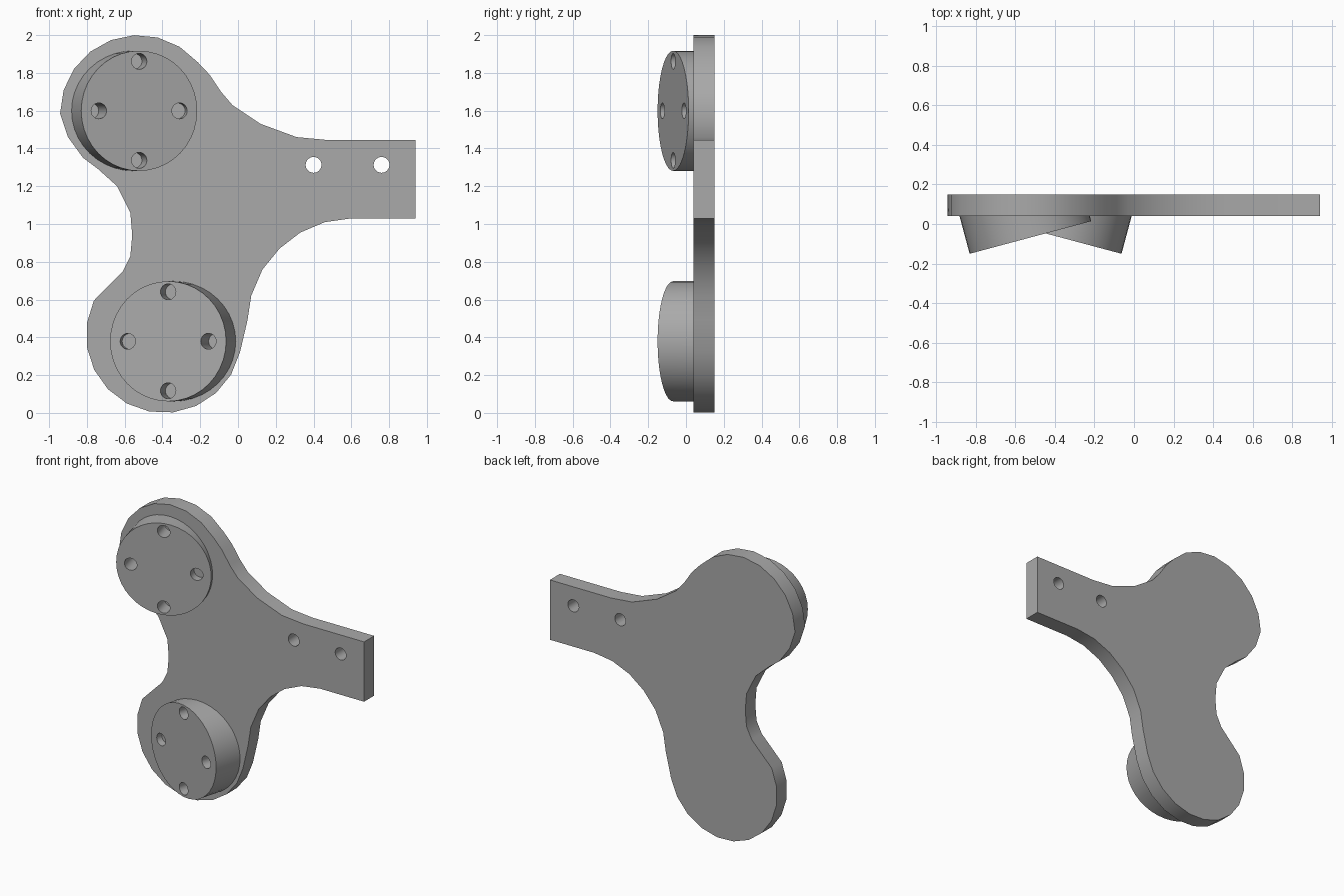
import bpy, bmesh
from math import radians, sin, cos
from mathutils import Matrix, Vector

cube = bpy.data.objects.get("Cube")
if cube:
    bpy.data.objects.remove(cube, do_unlink=True)

PLATE_FRONT, PLATE_BACK = 0.04, 0.15
HOLE_RADIUS = 0.042
TILT = radians(15)

grey = bpy.data.materials.new("plain grey")
grey.use_nodes = True
colour = (0.4, 0.4, 0.4, 1)
grey.diffuse_color = colour
grey.node_tree.nodes["Principled BSDF"].inputs["Base Color"].default_value = colour


def make_object(name, bm):
    bmesh.ops.recalc_face_normals(bm, faces=bm.faces)
    mesh = bpy.data.meshes.new(name)
    bm.to_mesh(mesh)
    bm.free()
    mesh.materials.append(grey)
    obj = bpy.data.objects.new(name, mesh)
    bpy.context.collection.objects.link(obj)
    return obj


def add_cylinder(bm, radius, depth, matrix, segments):
    bmesh.ops.create_cone(bm, cap_ends=True, segments=segments, radius1=radius,
                          radius2=radius, depth=depth, matrix=matrix)


def drill(obj, matrices):
    """Cut a round hole along the local z axis of each matrix."""
    bm = bmesh.new()
    for matrix in matrices:
        add_cylinder(bm, HOLE_RADIUS, 1, matrix, 24)
    cutter = make_object("hole_cutter", bm)
    cutter.hide_render = True
    mod = obj.modifiers.new("holes", "BOOLEAN")
    mod.operation, mod.solver, mod.object = "DIFFERENCE", "EXACT", cutter
    bpy.ops.object.select_all(action="DESELECT")
    bpy.context.view_layer.objects.active = obj
    obj.select_set(True)
    bpy.ops.object.modifier_apply(modifier=mod.name)
    bpy.data.objects.remove(cutter, do_unlink=True)
    bpy.ops.object.shade_smooth_by_angle(angle=radians(30))


def arc(cx, cz, radius, start, end, count):
    angles = [radians(start + (end - start) * i / (count - 1)) for i in range(count)]
    return [(cx + radius * cos(a), cz + radius * sin(a)) for a in angles]


# Flat bracket plate: two round lobes joined to a straight arm by fillets
upper_lobe = arc(-0.527, 1.585, 0.415, 180, 41, 9)
upper_fillet = [(-0.15, 1.79), (-0.09, 1.7), (-0.03, 1.63), (0.12, 1.53), (0.31, 1.46), (0.47, 1.445)]
arm_end = [(0.94, 1.445), (0.94, 1.03)]
lower_fillet = [(0.6, 1.03), (0.46, 1.01), (0.33, 0.955), (0.22, 0.87), (0.13, 0.76), (0.07, 0.62), (0.05, 0.49)]
lower_lobe = arc(-0.392, 0.413, 0.413, -13, -206, 12)
waist = [(-0.61, 0.75), (-0.57, 0.83), (-0.56, 0.94), (-0.57, 1.06), (-0.64, 1.2),
         (-0.74, 1.29), (-0.82, 1.35), (-0.9, 1.46)]
outline = upper_lobe + upper_fillet + arm_end + lower_fillet + lower_lobe + waist

bm = bmesh.new()
face = bm.faces.new([bm.verts.new((x, PLATE_FRONT, z)) for x, z in outline])
extruded = bmesh.ops.extrude_face_region(bm, geom=[face], use_keep_orig=True)
bmesh.ops.translate(bm, vec=(0, PLATE_BACK - PLATE_FRONT, 0),
                    verts=[v for v in extruded["geom"] if isinstance(v, bmesh.types.BMVert)])
plate = make_object("bracket_plate", bm)
drill(plate, [Matrix.Translation((x, 0, 1.313)) @ Matrix.Rotation(radians(90), 4, "X")
              for x in (0.4, 0.76)])


# Tilted mounting bosses, trimmed just inside the plate and drilled four times
def mounting_boss(name, x, z, side):
    radius, depth = 0.318, 0.6
    frame = (Matrix.Translation((x, -0.068, z)) @ Matrix.Rotation(side * TILT, 4, "Z")
             @ Matrix.Rotation(radians(90), 4, "X"))
    bm = bmesh.new()
    add_cylinder(bm, radius, depth, frame @ Matrix.Translation((0, 0, -depth / 2)), 40)
    cut = bmesh.ops.bisect_plane(bm, geom=bm.verts[:] + bm.edges[:] + bm.faces[:],
                                 plane_co=Vector((0, PLATE_FRONT + 0.005, 0)),
                                 plane_no=Vector((0, 1, 0)), clear_outer=True)
    bmesh.ops.contextual_create(
        bm, geom=[e for e in cut["geom_cut"] if isinstance(e, bmesh.types.BMEdge)])
    boss = make_object(name, bm)
    across, up = 0.221, 0.262
    drill(boss, [frame @ Matrix.Translation((u, v, 0))
                 for u, v in ((across, 0), (-across, 0), (0, up), (0, -up))])


mounting_boss("upper_mounting_boss", -0.523, 1.599, 1)
mounting_boss("lower_mounting_boss", -0.37, 0.379, -1)
